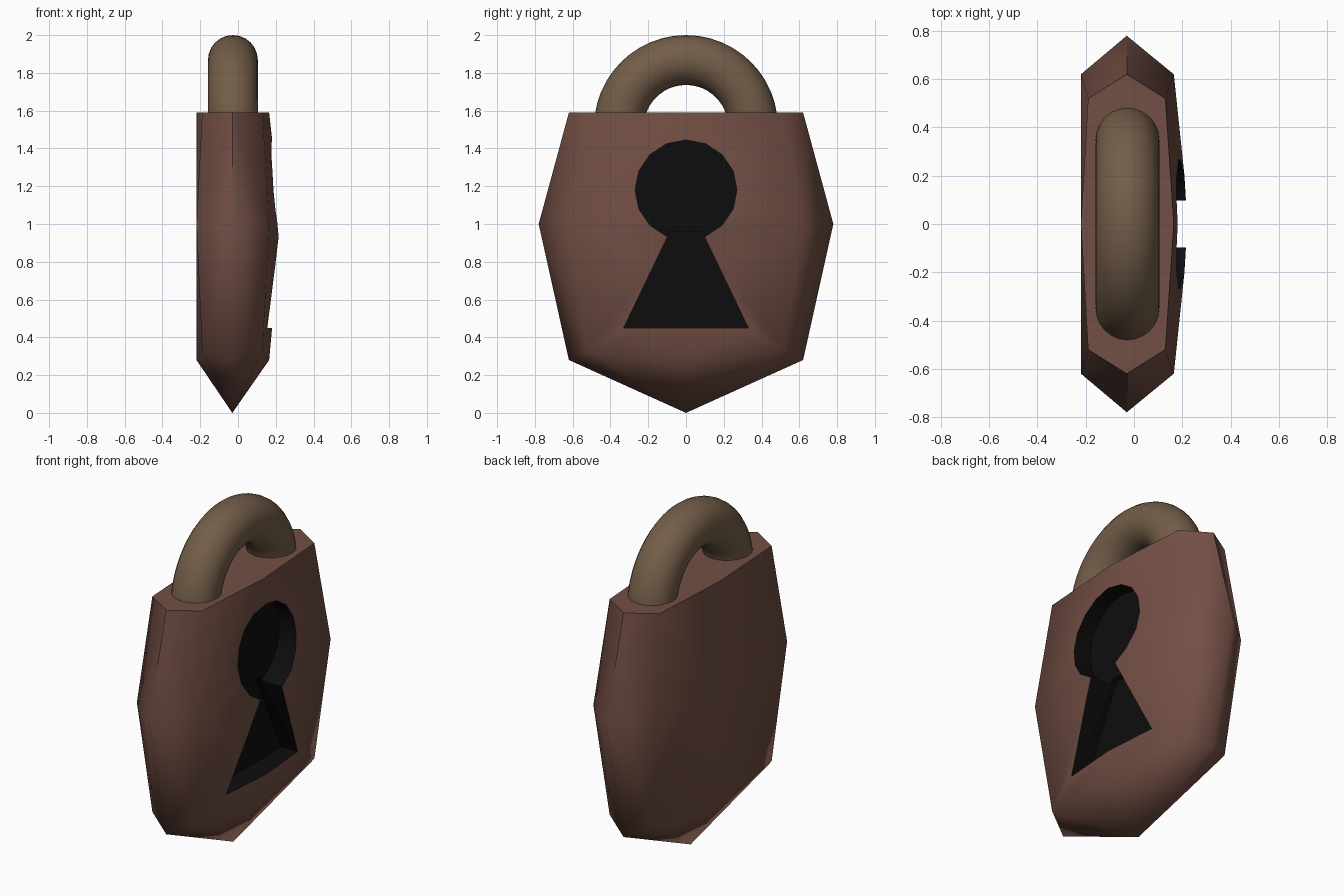
import bpy, bmesh, math
from mathutils import Matrix, Vector

if "Cube" in bpy.data.objects:
    bpy.data.objects.remove(bpy.data.objects["Cube"])


def material(name, rgb):
    m = bpy.data.materials.new(name)
    m.diffuse_color = (*rgb, 1)
    m.use_nodes = True
    m.node_tree.nodes["Principled BSDF"].inputs["Base Color"].default_value = m.diffuse_color
    return m


def add_object(name, bm, mat):
    bmesh.ops.recalc_face_normals(bm, faces=bm.faces)
    mesh = bpy.data.meshes.new(name)
    bm.to_mesh(mesh)
    bm.free()
    mesh.materials.append(mat)
    ob = bpy.data.objects.new(name, mesh)
    bpy.context.collection.objects.link(ob)
    return ob


def activate(ob):
    bpy.ops.object.select_all(action='DESELECT')
    ob.select_set(True)
    bpy.context.view_layer.objects.active = ob


def prism(name, outline, x0, x1, mat):
    # extrude a (y, z) outline along x
    bm = bmesh.new()
    face = bm.faces.new([bm.verts.new((x0, y, z)) for y, z in outline])
    ext = bmesh.ops.extrude_face_region(bm, geom=[face])
    verts = [v for v in ext['geom'] if isinstance(v, bmesh.types.BMVert)]
    bmesh.ops.translate(bm, verts=verts, vec=(x1 - x0, 0, 0))
    return add_object(name, bm, mat)


body_mat = material("body_brown", (0.17, 0.078, 0.058))
shackle_mat = material("shackle_bronze", (0.17, 0.11, 0.065))
black = material("keyhole_black", (0.004, 0.004, 0.004))

# body: divided cube, with each point placed as a corner, edge middle or face centre
FRONT = {3: 0.13, 2: 0.165, 1: 0.23}
BACK = {3: -0.19, 2: -0.22, 1: -0.22}
SIDE = {3: 0.52, 2: 0.62, 1: 0.78}
BOTTOM = {3: 0.33, 2: 0.28, 1: 0.0}
bm = bmesh.new()
bmesh.ops.create_cube(bm, size=2)
bmesh.ops.subdivide_edges(bm, edges=bm.edges[:], cuts=1, use_grid_fill=True)
for v in bm.verts:
    sx, sy, sz = (round(c) for c in v.co)
    n = abs(sx) + abs(sy) + abs(sz)
    v.co.x = FRONT[n] if sx > 0 else BACK[n] if sx < 0 else -0.03
    v.co.y = sy * SIDE[n]
    v.co.z = 1.59 if sz > 0 else BOTTOM[n] if sz < 0 else 1.0
bmesh.ops.triangulate(bm, faces=bm.faces[:], quad_method='SHORT_EDGE')
body = add_object("lock_body", bm, body_mat)
body.data.materials.append(black)

# keyhole: round hole and flared slot cut into the front
circle = [(0.27 * math.sin(math.tau * i / 16), 1.18 + 0.265 * math.cos(math.tau * i / 16))
          for i in range(16)]
slot = [(-0.33, 0.45), (0.33, 0.45), (0.085, 0.96), (-0.085, 0.96)]
for cutter in (prism("keyhole_round_cutter", circle, 0.08, 0.5, black),
               prism("keyhole_slot_cutter", slot, 0.05, 0.5, black)):
    mod = body.modifiers.new("keyhole", 'BOOLEAN')
    mod.operation = 'DIFFERENCE'
    mod.solver = 'EXACT'
    mod.material_mode = 'TRANSFER'
    mod.object = cutter
    activate(body)
    bpy.ops.object.modifier_apply(modifier=mod.name)
    bpy.data.objects.remove(cutter)
activate(body)
bpy.ops.object.shade_smooth_by_angle(angle=math.radians(70))

# shackle: torus around the x axis, cut off inside the body
bpy.ops.mesh.primitive_torus_add(major_radius=0.355, minor_radius=0.132,
                                 major_segments=48, minor_segments=24)
shackle = bpy.context.object
shackle.name = "shackle"
shackle.data.transform(Matrix.Translation((-0.027, 0, 1.513)) @ Matrix.Rotation(math.pi / 2, 4, 'Y'))
bm = bmesh.new()
bm.from_mesh(shackle.data)
cut = bmesh.ops.bisect_plane(bm, geom=bm.verts[:] + bm.edges[:] + bm.faces[:],
                             plane_co=Vector((0, 0, 1.5)), plane_no=Vector((0, 0, 1)),
                             clear_inner=True)
bmesh.ops.holes_fill(bm, edges=[e for e in bm.edges if e.is_boundary], sides=0)
bm.to_mesh(shackle.data)
bm.free()
shackle.data.materials.append(shackle_mat)
activate(shackle)
bpy.ops.object.shade_smooth_by_angle(angle=math.radians(40))
